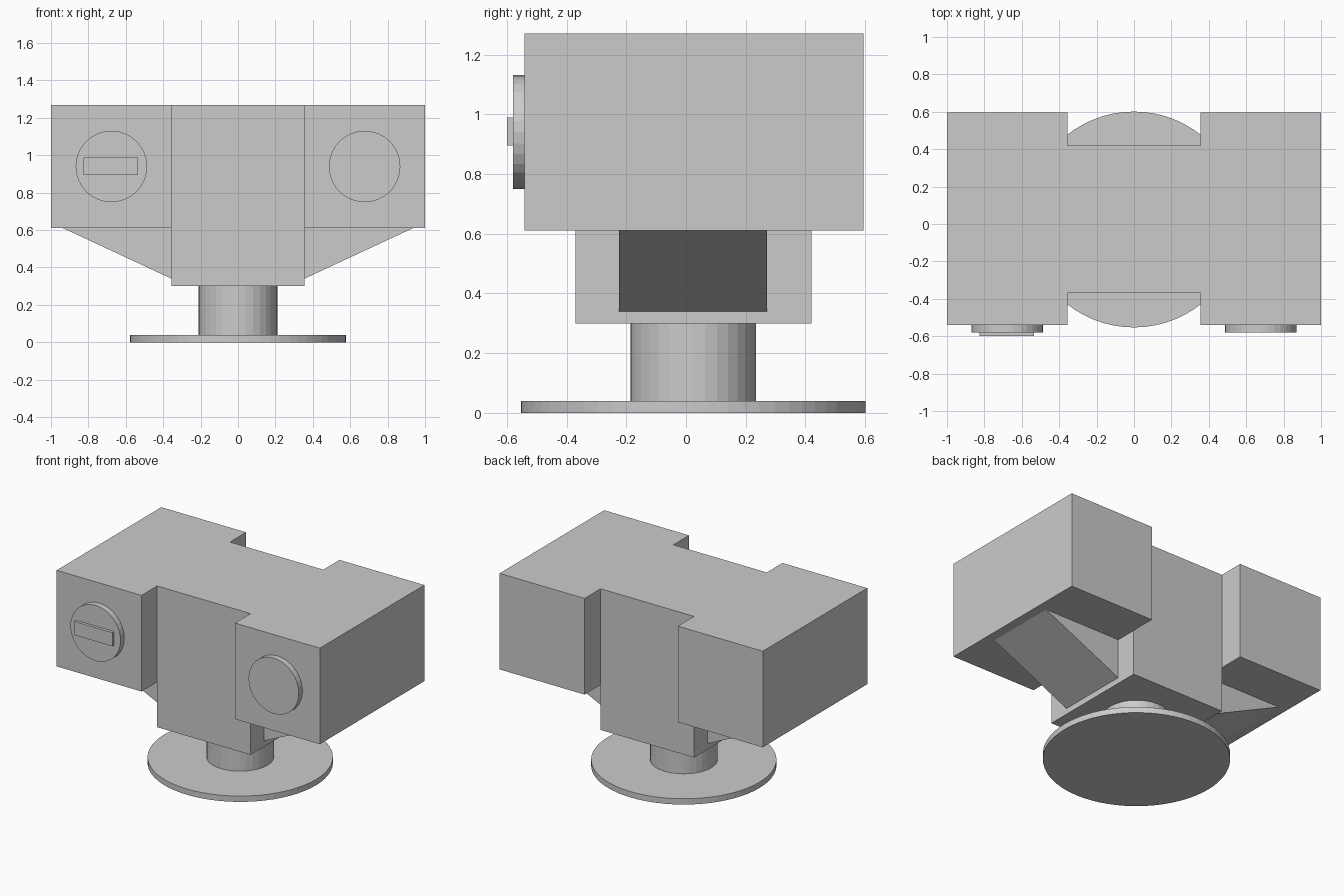
import bpy, bmesh, math

if "Cube" in bpy.data.objects:
    bpy.data.objects.remove(bpy.data.objects["Cube"])


def finish(name, bm):
    bmesh.ops.recalc_face_normals(bm, faces=bm.faces)
    mesh = bpy.data.meshes.new(name)
    bm.to_mesh(mesh)
    bm.free()
    obj = bpy.data.objects.new(name, mesh)
    bpy.context.collection.objects.link(obj)
    return obj


def extrude(bm, faces, vec):
    res = bmesh.ops.extrude_face_region(bm, geom=faces)
    verts = [g for g in res["geom"] if isinstance(g, bmesh.types.BMVert)]
    bmesh.ops.translate(bm, verts=verts, vec=vec)


def cylinder(name, radius, depth, loc, rot=(0, 0, 0), sides=32):
    bpy.ops.mesh.primitive_cylinder_add(vertices=sides, radius=radius, depth=depth,
                                        location=loc, rotation=rot)
    bpy.context.object.name = name


# Base plate and column
cylinder("base_plate", 0.577, 0.04, (0, 0.024, 0.02), sides=64)
cylinder("column", 0.21, 0.26, (0, 0.024, 0.17))

# Housing: H-shaped plan pulled up, with the middle pulled down
bm = bmesh.new()
W, F, B = 0.355, -0.37, 0.42
inner = {(s, y): bm.verts.new((s * W, y, 0.61)) for s in (-1, 1) for y in (F, B)}
bm.faces.new([inner[-1, F], inner[1, F], inner[1, B], inner[-1, B]])
for s in (-1, 1):
    outer = [bm.verts.new((s * x, y, 0.61)) for x, y in
             ((W, 0.595), (1, 0.595), (1, -0.54), (W, -0.54))]
    loop = [inner[s, F], inner[s, B]] + outer
    bm.faces.new(loop if s < 0 else loop[::-1])
extrude(bm, bm.faces[:], (0, 0, 0.66))
middle = [f for f in bm.faces if f.calc_center_median().z < 0.62
          and abs(f.calc_center_median().x) < 0.1]
extrude(bm, middle, (0, 0, -0.31))
bmesh.ops.recalc_face_normals(bm, faces=bm.faces)
bmesh.ops.dissolve_limit(bm, angle_limit=math.radians(1), verts=bm.verts, edges=bm.edges)
finish("housing", bm)

# Sloped braces under each side
for s, side in ((-1, "left"), (1, "right")):
    bm = bmesh.new()
    face = bm.faces.new([bm.verts.new((s * x, -0.225, z)) for x, z in
                         ((W, 0.34), (0.935, 0.61), (W, 0.61))])
    extrude(bm, [face], (0, 0.497, 0))
    finish(side + "_brace", bm)
    # Front discs
    cylinder(side + "_disc", 0.191, 0.04, (s * 0.677, -0.56, 0.94), (math.pi / 2, 0, 0))

# Raised bar on the left disc
bpy.ops.mesh.primitive_cube_add(size=1, location=(-0.68, -0.59, 0.942))
bar = bpy.context.object
bar.name = "disc_bar"
bar.scale = (0.29, 0.02, 0.094)
